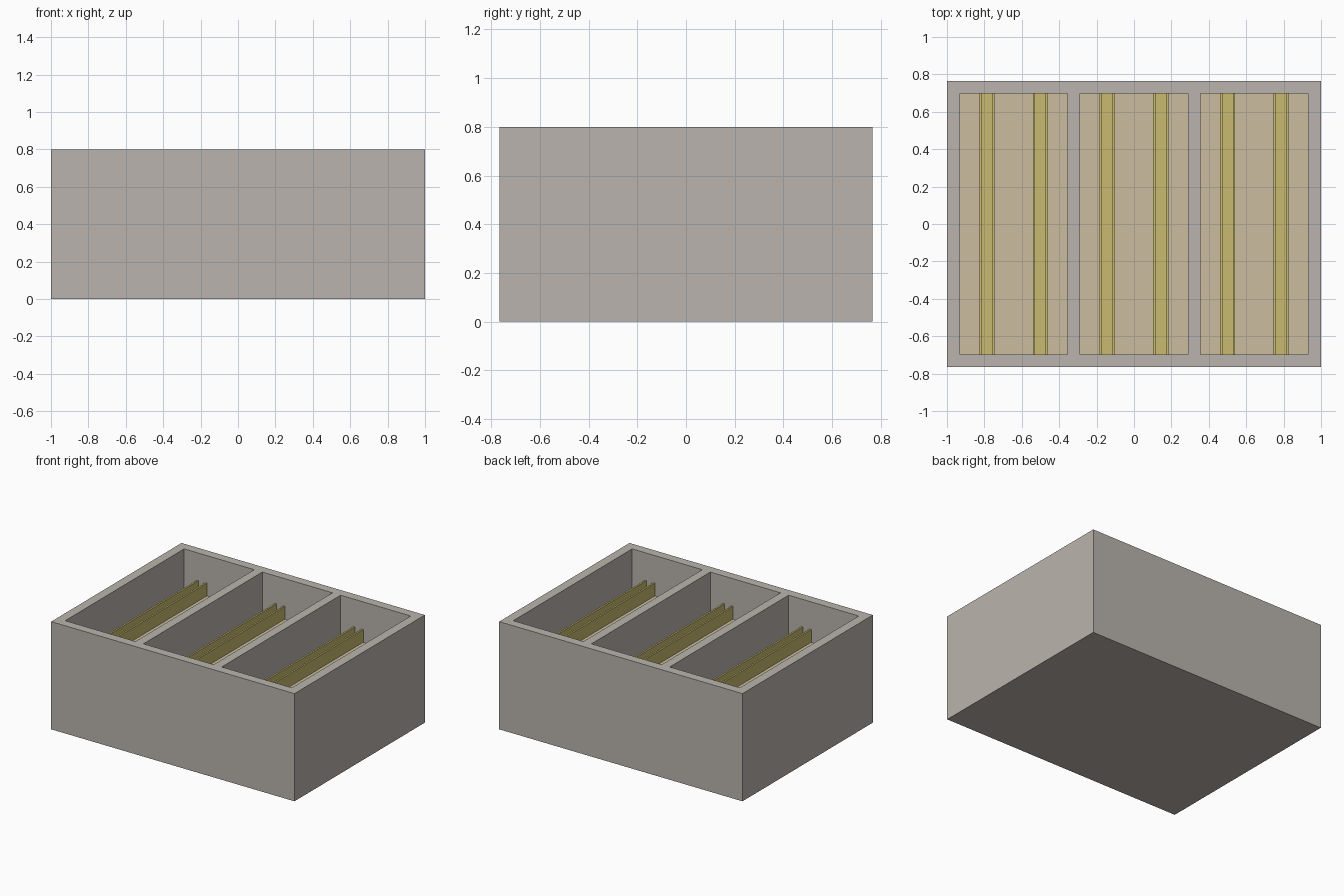
import bpy
import bmesh
from mathutils import Matrix, Vector

cube = bpy.data.objects.get("Cube")
if cube:
    bpy.data.objects.remove(cube, do_unlink=True)

WIDTH, DEPTH, HEIGHT = 2.0, 1.53, 0.8
WALL = 0.067
FILL_TOP = 0.5
BAY_PITCH, BAY_WIDTH = 0.643, 0.577
BAY_DEPTH = DEPTH - 2 * WALL


def make_material(name, color):
    mat = bpy.data.materials.new(name)
    mat.use_nodes = True
    mat.diffuse_color = (*color, 1)
    mat.node_tree.nodes["Principled BSDF"].inputs["Base Color"].default_value = (*color, 1)
    return mat


concrete = make_material("warm grey concrete", (0.49, 0.456, 0.418))
tan = make_material("tan floor", (0.597, 0.503, 0.342))
brass = make_material("yellow rail", (0.578, 0.491, 0.162))


def finish(name, bm, mat):
    bmesh.ops.recalc_face_normals(bm, faces=bm.faces)
    mesh = bpy.data.meshes.new(name)
    bm.to_mesh(mesh)
    bm.free()
    mesh.materials.append(mat)
    obj = bpy.data.objects.new(name, mesh)
    bpy.context.collection.objects.link(obj)
    return obj


def box(name, x, size, bottom, mat):
    bm = bmesh.new()
    place = Matrix.Translation((x, 0, bottom + size[2] / 2)) @ Matrix.Diagonal((*size, 1))
    bmesh.ops.create_cube(bm, size=1, matrix=place)
    return finish(name, bm, mat)


def channel_rail(name, x, mat):
    # Open-topped U profile extruded from front to back
    w, t, h = 0.041, 0.013, 0.095
    profile = [(-w, 0), (w, 0), (w, h), (w - t, h), (w - t, t),
               (t - w, t), (t - w, h), (-w, h)]
    bm = bmesh.new()
    face = bm.faces.new([bm.verts.new((x + px, -BAY_DEPTH / 2, FILL_TOP + pz))
                         for px, pz in profile])
    swept = bmesh.ops.extrude_face_region(bm, geom=[face])
    verts = [g for g in swept["geom"] if isinstance(g, bmesh.types.BMVert)]
    bmesh.ops.translate(bm, verts=verts, vec=Vector((0, BAY_DEPTH, 0)))
    return finish(name, bm, mat)


# Outer bin, hollowed into three bays
bin_shell = box("bin_shell", 0, (WIDTH, DEPTH, HEIGHT), 0, concrete)
for i, side in enumerate(("right", "middle", "left")):
    center = (i - 1) * BAY_PITCH
    cutter = box(side + "_bay_cutter", center, (BAY_WIDTH, BAY_DEPTH, HEIGHT), WALL, concrete)
    cutter.hide_render = True
    cutter.hide_viewport = True
    cut = bin_shell.modifiers.new(side + " bay", 'BOOLEAN')
    cut.operation = 'DIFFERENCE'
    cut.solver = 'EXACT'
    cut.object = cutter

    # Raised floor with a pair of rails
    box(side + "_bay_floor", center, (BAY_WIDTH, BAY_DEPTH, FILL_TOP - WALL), WALL, tan)
    for label, offset in (("right", -0.143), ("left", 0.143)):
        channel_rail(f"{side}_bay_{label}_rail", center + offset, brass)

# Bake the cuts and drop the helpers
bpy.context.view_layer.update()
graph = bpy.context.evaluated_depsgraph_get()
baked = bpy.data.meshes.new_from_object(bin_shell.evaluated_get(graph))
bin_shell.modifiers.clear()
bin_shell.data = baked
for obj in list(bpy.data.objects):
    if obj.name.endswith("_bay_cutter"):
        bpy.data.objects.remove(obj, do_unlink=True)
